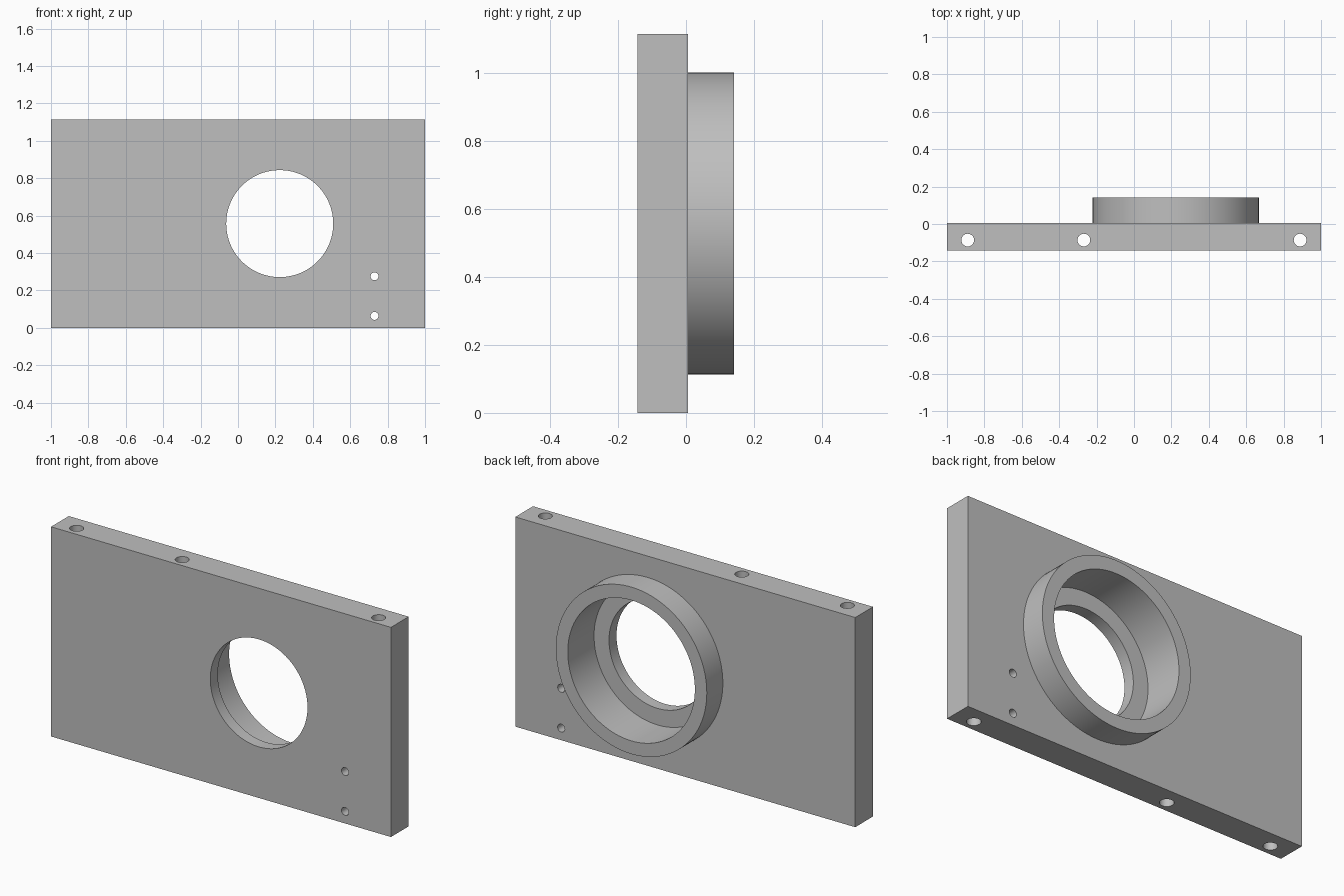
import bpy
import math

cube = bpy.data.objects.get("Cube")
if cube:
    bpy.data.objects.remove(cube, do_unlink=True)

# Single machined grey
grey = bpy.data.materials.new("machined grey")
grey.use_nodes = True
colour = (0.52, 0.52, 0.52, 1)
grey.diffuse_color = colour
grey.node_tree.nodes["Principled BSDF"].inputs["Base Color"].default_value = colour

HEIGHT = 1.115
FRONT, BACK, RIM = -0.143, 0.006, 0.141
BORE_X, BORE_Z = 0.223, HEIGHT / 2


def cylinder_y(name, x, z, radius, y0, y1, sides=128):
    """Cylinder running from y0 to y1."""
    bpy.ops.mesh.primitive_cylinder_add(
        vertices=sides, radius=radius, depth=y1 - y0,
        location=(x, (y0 + y1) / 2, z), rotation=(math.pi / 2, 0, 0))
    return finish(name)


def cylinder_z(name, x, y, radius, sides=48):
    """Cylinder running the full height of the plate."""
    bpy.ops.mesh.primitive_cylinder_add(
        vertices=sides, radius=radius, depth=HEIGHT + 0.2,
        location=(x, y, HEIGHT / 2))
    return finish(name)


def finish(name):
    obj = bpy.context.object
    obj.name = name
    obj.data.materials.append(grey)
    return obj


def combine(target, tool, operation):
    """Apply a boolean and remove the tool."""
    tool.hide_render = True
    mod = target.modifiers.new(operation, "BOOLEAN")
    mod.operation = operation
    mod.solver = "EXACT"
    mod.object = tool
    bpy.ops.object.select_all(action="DESELECT")
    target.select_set(True)
    bpy.context.view_layer.objects.active = target
    bpy.ops.object.modifier_apply(modifier=mod.name)
    bpy.data.objects.remove(tool, do_unlink=True)


# Plate
bpy.ops.mesh.primitive_cube_add(size=1, location=(0, (FRONT + BACK) / 2, HEIGHT / 2))
plate = bpy.context.object
plate.scale = (2, BACK - FRONT, HEIGHT)
bpy.ops.object.transform_apply(location=True, rotation=True, scale=True)
finish("bearing_plate")

# Round boss on the back
combine(plate, cylinder_y("boss", BORE_X, BORE_Z, 0.444, -0.04, RIM), "UNION")

# Wide counterbore from the back, then the narrower through hole
combine(plate, cylinder_y("counterbore", BORE_X, BORE_Z, 0.374, -0.08, 0.3), "DIFFERENCE")
combine(plate, cylinder_y("through_hole", BORE_X, BORE_Z, 0.286, -0.3, 0.25), "DIFFERENCE")

# Pair of small cross holes
for z in (0.064, 0.276):
    combine(plate, cylinder_y("pin_hole", 0.73, z, 0.021, -0.3, 0.3, 32), "DIFFERENCE")

# Vertical bolt holes through the plate
for x in (-0.889, -0.268, 0.888):
    combine(plate, cylinder_z("bolt_hole", x, -0.086, 0.034), "DIFFERENCE")

bpy.ops.object.select_all(action="DESELECT")
plate.select_set(True)
bpy.context.view_layer.objects.active = plate
bpy.ops.object.shade_smooth_by_angle(angle=math.radians(30))
